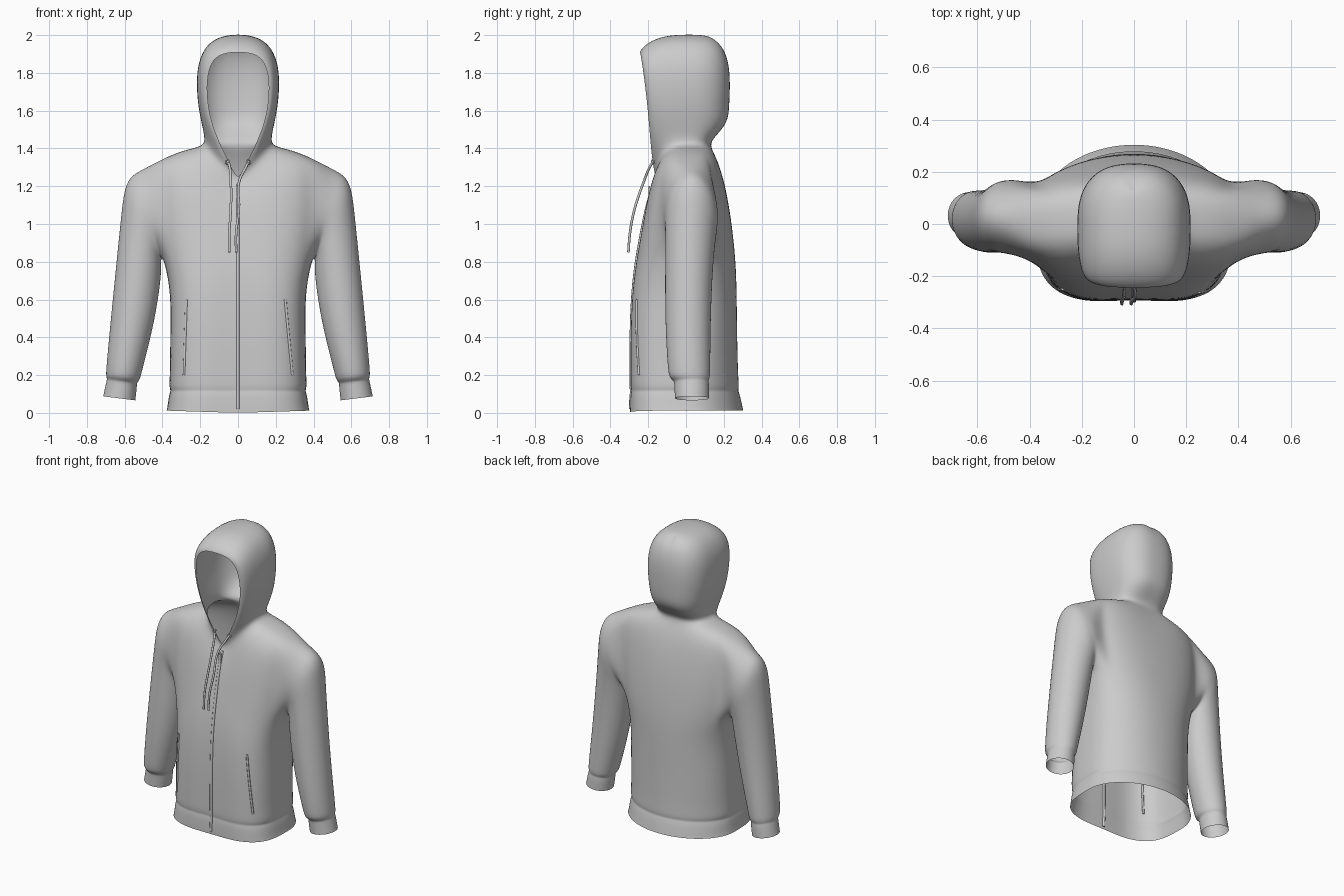
import bpy, bmesh
from math import sin, cos, pi, radians
from mathutils import Vector
from mathutils.bvhtree import BVHTree

if "Cube" in bpy.data.objects:
    bpy.data.objects.remove(bpy.data.objects["Cube"])

SEG = 16          # columns from front centre to back centre (half garment)
H = SEG // 2


def row(front, side, back, pf, pb, pz=None):
    """Half ring: front edge (x,y,z) -> widest side (x,y,z) -> back centre (y,z)."""
    pts = []
    for j in range(SEG + 1):
        a = (j if j <= H else j - H) / H * pi / 2
        p = pf if j <= H else pb
        s = sin(a) ** p
        c = 0 if j in (H, SEG) else cos(a) ** p
        if j <= H:
            pts.append(Vector((front[0] + (side[0] - front[0]) * s,
                               side[1] - (side[1] - front[1]) * c,
                               front[2] + (side[2] - front[2]) * sin(a) ** (pz or pf))))
        else:
            pts.append(Vector((side[0] * c, side[1] + (back[0] - side[1]) * s,
                               back[1] + (side[2] - back[1]) * c)))
    return pts


# hood rows, crown first: opening edge, side width/height, back
hood = [
    ((0, -.245, 1.91), (0, 2.005), (.12, 1.985)),
    ((.06, -.243, 1.907), (.085, 1.997), (.15, 1.975)),
    ((.12, -.238, 1.885), (.165, 1.955), (.20, 1.93)),
    ((.157, -.228, 1.82), (.212, 1.86), (.228, 1.85)),
    ((.168, -.212, 1.70), (.221, 1.74), (.235, 1.75)),
    ((.147, -.197, 1.55), (.211, 1.62), (.23, 1.62)),
    ((.095, -.187, 1.42), (.19, 1.52), (.222, 1.535)),
    ((.038, -.175, 1.31), (.175, 1.45), (.15, 1.46)),
    ((0, -.155, 1.225), (.185, 1.41), (.125, 1.42)),     # neck
]
# torso rows: front (y,z), side (x,z), back (y,z), front and back squareness
torso = [
    ((-.17, 1.19), (.30, 1.39), (.155, 1.36), .75, .78),
    ((-.192, 1.13), (.42, 1.335), (.185, 1.28), .72, .78),   # armhole top
    ((-.215, 1.06), (.44, 1.19), (.213, 1.18), .7, .8),
    ((-.238, .96), (.43, 1.00), (.24, 1.03), .68, .8),
    ((-.263, .84), (.397, .82), (.26, .85), .66, .82),       # armhole bottom
    ((-.28, .73), (.373, .72), (.267, .73), .62, .88),
    ((-.293, .60), (.357, .60), (.27, .60), .58, .92),
    ((-.30, .40), (.36, .40), (.272, .40), .57, .95),
    ((-.30, .20), (.362, .20), (.277, .20), .57, 1),
    ((-.30, .135), (.366, .135), (.282, .135), .57, 1),
    ((-.294, .118), (.357, .118), (.276, .118), .57, 1),     # hem seam
    ((-.30, .10), (.366, .10), (.286, .10), .57, 1),
    ((-.302, .03), (.376, .025), (.302, .025), .57, 1),
    ((-.302, .0), (.38, .012), (.305, .012), .57, 1),
]
rows = [row(f, (s[0], 0, s[1]), b, .8, .8, 1.4 if k < 3 else None)
        for k, (f, s, b) in enumerate(hood)]
for k, (f, s, b, pf, pb) in enumerate(torso):
    r = row((0, *f), (s[0], .015, s[1]), b, pf, pb)
    r[0].y += .012 * min(1, k / 6)           # slight dip along the zip
    rows.append(r)

bm = bmesh.new()
grid = [[bm.verts.new(p) for p in r] for r in rows]
top, bot = len(hood) + 1, len(hood) + 4     # armhole row range
c0, c1 = H - 3, H + 3                       # armhole column range
for i in range(len(grid) - 1):
    for j in range(SEG):
        if top <= i < bot and c0 <= j < c1:
            continue
        bm.faces.new((grid[i][j], grid[i + 1][j], grid[i + 1][j + 1], grid[i][j + 1]))

# sleeve grown from the armhole: outer (x,z), inner (x,z), y centre, y radius
loop = [grid[top][j] for j in range(H, c1)] + [grid[i][c1] for i in range(top, bot)]
loop += [grid[bot][j] for j in range(c1, c0, -1)] + [grid[i][c0] for i in range(bot, top, -1)]
loop += [grid[top][j] for j in range(c0, H)]
sleeve = [
    ((.50, 1.295), (.406, .81), .025, .148),
    ((.565, 1.262), (.406, .795), .027, .143),
    ((.602, 1.20), (.406, .78), .027, .14),
    ((.618, 1.07), (.405, .735), .022, .133),
    ((.645, .80), (.415, .64), .014, .127),
    ((.675, .50), (.447, .45), .01, .122),
    ((.70, .23), (.510, .21), .016, .114),
    ((.70, .195), (.518, .175), .02, .108),
    ((.694, .18), (.535, .158), .027, .092),             # cuff seam
    ((.699, .165), (.533, .143), .03, .094),
    ((.715, .088), (.542, .066), .032, .092),
]
n = len(loop)
for o, i, yc, ry in sleeve:
    o, i = Vector((o[0], yc, o[1])), Vector((i[0], yc, i[1]))
    new = []
    for k in range(n):
        a = 2 * pi * k / n
        new.append(bm.verts.new((o + i) / 2 + (o - i) / 2 * cos(a) + Vector((0, ry * sin(a), 0))))
    for k in range(n):
        bm.faces.new((loop[k], loop[(k + 1) % n], new[(k + 1) % n], new[k]))
    loop = new
bmesh.ops.recalc_face_normals(bm, faces=bm.faces)
me = bpy.data.meshes.new("hoodie_shell")
bm.to_mesh(me)
bm.free()
for poly in me.polygons:
    poly.use_smooth = True
shell = bpy.data.objects.new("hoodie_shell", me)
bpy.context.collection.objects.link(shell)
m = shell.modifiers.new("mirror", 'MIRROR')
m.use_clip = True
m.merge_threshold = .0005
s = shell.modifiers.new("smooth", 'SUBSURF')
s.levels = s.render_levels = 2

dg = bpy.context.evaluated_depsgraph_get()
tree = BVHTree.FromObject(shell, dg)


def on_front(x, z, lift=.0):
    """Point on the front of the garment at x, z."""
    hit = tree.ray_cast(Vector((x, -2, z)), Vector((0, 1, 0)))[0]
    return (x, (hit.y if hit else -.28) - lift, z)


def tube(name, pts, r, smooth=False):
    cu = bpy.data.curves.new(name, 'CURVE')
    cu.dimensions = '3D'
    cu.bevel_depth, cu.bevel_resolution, cu.use_fill_caps = r, 2, True
    cu.resolution_u = 6
    if smooth:
        sp = cu.splines.new('BEZIER')
        sp.bezier_points.add(len(pts) - 1)
        for b, p in zip(sp.bezier_points, pts):
            b.co = p
            b.handle_left_type = b.handle_right_type = 'AUTO'
    else:
        sp = cu.splines.new('POLY')
        sp.points.add(len(pts) - 1)
        for b, p in zip(sp.points, pts):
            b.co = (*p, 1)
    ob = bpy.data.objects.new(name, cu)
    bpy.context.collection.objects.link(ob)
    return ob


# front zip
zs = [.02 + k * (1.21 - .02) / 40 for k in range(41)]
tube("front_zip", [on_front(0, z) for z in zs], .009)

# slanted pocket zips: x at the top and at the bottom
for side, xt, xb in (("left", -.273, -.286), ("right", .25, .288)):
    ps = [(xb + (xt - xb) * k / 10, .2 + .4 * k / 10) for k in range(11)]
    tube("pocket_zip_" + side, [on_front(x, z) for x, z in ps], .007)

# drawstrings hanging from eyelets
for sx, side, x1, x2 in ((-1, "left", -.038, -.046), (1, "right", .005, -.01)):
    x0 = sx * .057
    tube("drawstring_" + side, [(x0, -.165, 1.34), (x0 * .8, -.187, 1.31), (x1, -.225, 1.22),
                                (x1, -.272, 1.08), (x2, -.297, .95), (x2, -.305, .85)], .007, smooth=True)
    bpy.ops.mesh.primitive_torus_add(major_radius=.011, minor_radius=.004, major_segments=16,
                                     minor_segments=6, location=(x0, -.176, 1.33),
                                     rotation=(radians(80), 0, sx * radians(35)))
    bpy.context.object.name = "eyelet_" + side

# zip pull
x, y, z = on_front(0, 1.17, .012)
bpy.ops.mesh.primitive_cube_add(size=1, location=(x, y, z))
pull = bpy.context.object
pull.name = "zip_pull"
pull.scale = (.018, .008, .06)
